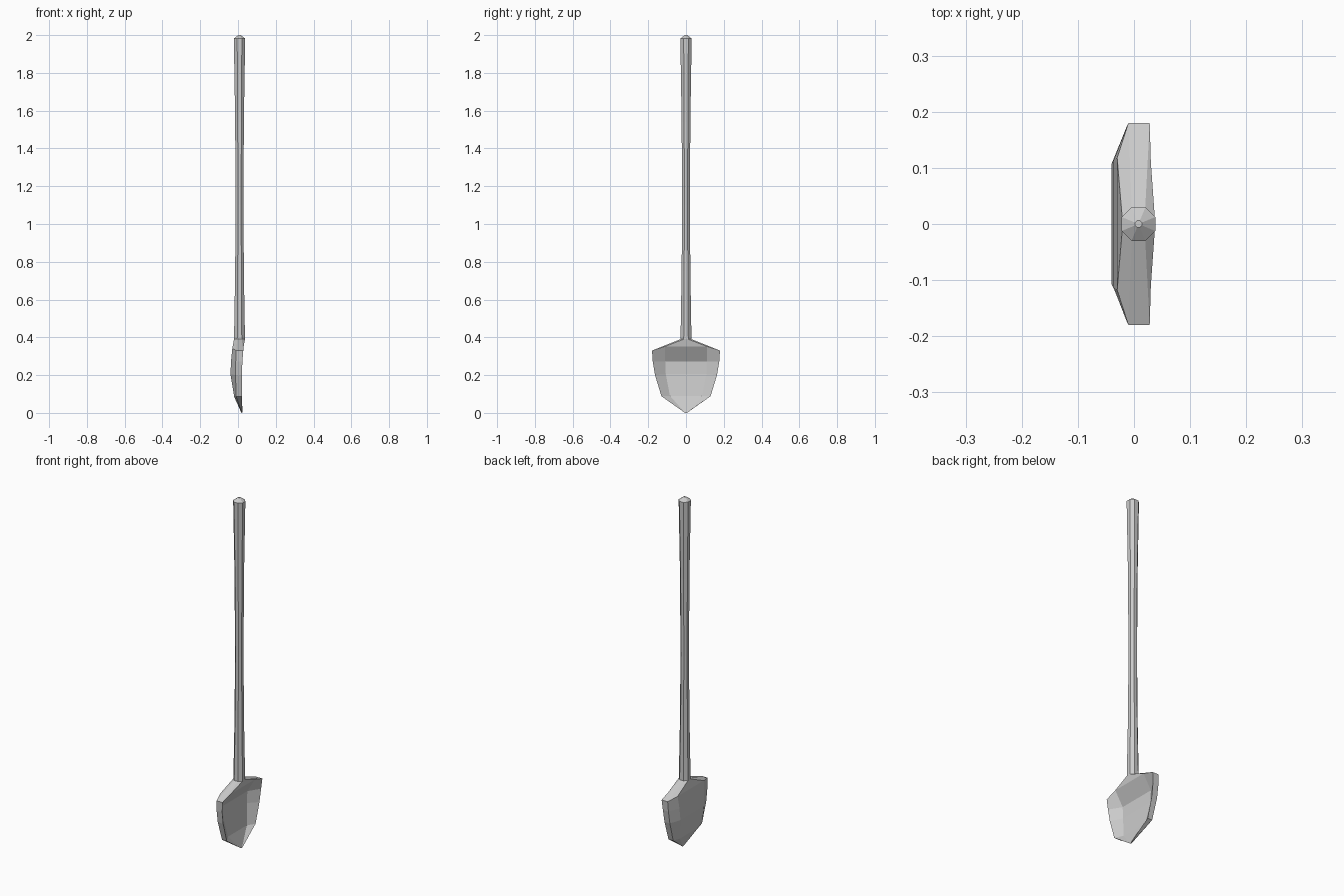
import bpy, bmesh

if "Cube" in bpy.data.objects:
    bpy.data.objects.remove(bpy.data.objects["Cube"])

CX = 0.008  # handle axis in x


def ring(front, front_edge, back_edge, back):
    """Eight-point section mirrored over y; each argument is (x, y, z)."""
    half = [front, front_edge, back_edge, back]
    return half + [(x, -y, z) for x, y, z in reversed(half)]


def octagon(r, z):
    k = r * 0.4142
    return ring((CX + r, k, z), (CX + k, r, z), (CX - k, r, z), (CX - r, k, z))


def loft(name, rings, cap_first=False, cap_last=False):
    bm = bmesh.new()
    loops = [[bm.verts.new(p) for p in r] for r in rings]
    for a, b in zip(loops, loops[1:]):
        for i in range(8):
            j = (i + 1) % 8
            bm.faces.new((a[i], a[j], b[j], b[i]))
    if cap_first:
        bm.faces.new(loops[0])
    if cap_last:
        bm.faces.new(loops[-1])
    bmesh.ops.recalc_face_normals(bm, faces=bm.faces)
    mesh = bpy.data.meshes.new(name)
    bm.to_mesh(mesh)
    bm.free()
    obj = bpy.data.objects.new(name, mesh)
    bpy.context.collection.objects.link(obj)
    return obj


# Octagonal handle, slimmer in the middle, with a blunt tip
loft("handle", [octagon(r, z) for r, z in (
    (0.006, 2.0), (0.030, 1.982), (0.023, 1.54), (0.021, 1.1),
    (0.023, 0.75), (0.029, 0.39))], cap_first=True)

# Dished blade, continuing the handle section down to the point
loft("blade", [
    octagon(0.029, 0.39),
    ring((0.030, 0.110, 0.352), (0.028, 0.180, 0.330),
         (-0.010, 0.180, 0.330), (-0.030, 0.118, 0.342)),
    ring((-0.018, 0.110, 0.272), (0.023, 0.176, 0.272),
         (-0.012, 0.176, 0.272), (-0.037, 0.112, 0.272)),
    ring((-0.018, 0.107, 0.205), (0.021, 0.164, 0.200),
         (-0.013, 0.164, 0.200), (-0.040, 0.107, 0.205)),
    ring((-0.004, 0.085, 0.090), (0.020, 0.130, 0.088),
         (-0.010, 0.130, 0.088), (-0.020, 0.085, 0.085)),
    ring((0.022, 0.005, 0.0), (0.024, 0.012, 0.006),
         (0.018, 0.012, 0.006), (0.018, 0.005, 0.0)),
], cap_last=True)
